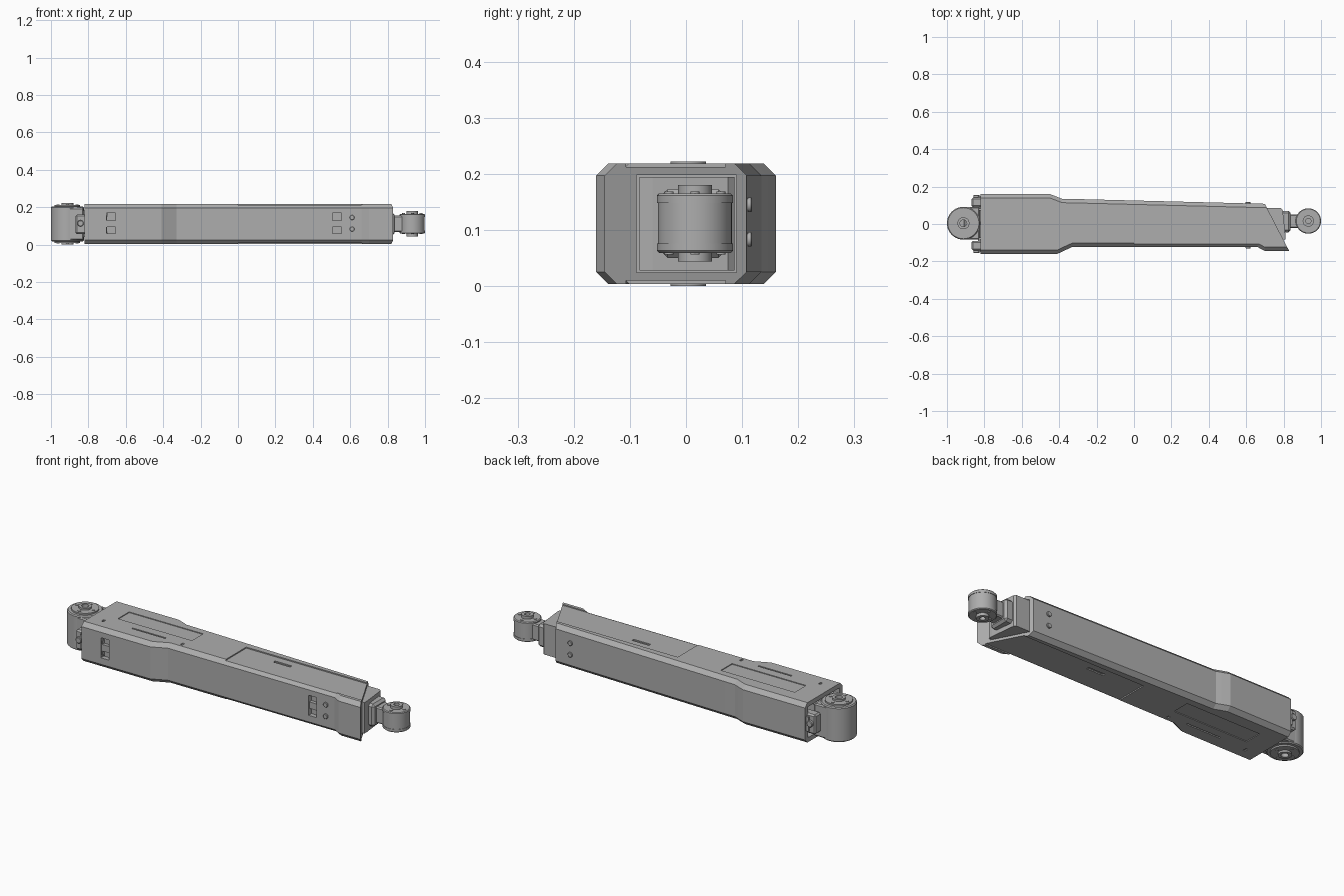
import bpy, bmesh, math
from mathutils import Vector

cube = bpy.data.objects.get("Cube")
if cube:
    bpy.data.objects.remove(cube, do_unlink=True)

grey = bpy.data.materials.new("machined_grey")
grey.use_nodes = True
grey.diffuse_color = (0.42, 0.42, 0.42, 1)
bsdf = next(n for n in grey.node_tree.nodes if n.type == "BSDF_PRINCIPLED")
bsdf.inputs["Base Color"].default_value = grey.diffuse_color
MID = 0.111  # height of the horizontal symmetry plane


def finish(name, bm, smooth=False):
    bmesh.ops.recalc_face_normals(bm, faces=bm.faces)
    mesh = bpy.data.meshes.new(name)
    bm.to_mesh(mesh)
    bm.free()
    mesh.materials.append(grey)
    ob = bpy.data.objects.new(name, mesh)
    bpy.context.collection.objects.link(ob)
    if smooth:
        bpy.ops.object.select_all(action="DESELECT")
        ob.select_set(True)
        bpy.context.view_layer.objects.active = ob
        bpy.ops.object.shade_smooth_by_angle(angle=math.radians(35))
    return ob


def box(name, x, y, z, bevel=0.0):
    bm = bmesh.new()
    bmesh.ops.create_cube(bm, size=1)
    for v in bm.verts:
        v.co = Vector([(a + b) / 2 + c * (b - a) for c, (a, b) in zip(v.co, (x, y, z))])
    if bevel:
        bmesh.ops.bevel(bm, geom=bm.edges[:], offset=bevel, segments=1, affect="EDGES")
    return finish(name, bm)


def prism(name, outline, z):
    """Extrude an (x, y) outline between two heights."""
    bm = bmesh.new()
    face = bm.faces.new([bm.verts.new((x, y, z[0])) for x, y in outline])
    new = bmesh.ops.extrude_face_region(bm, geom=[face])["geom"]
    bmesh.ops.translate(bm, vec=(0, 0, z[1] - z[0]),
                        verts=[v for v in new if isinstance(v, bmesh.types.BMVert)])
    return finish(name, bm)


def lathe(name, half, centre, axis="Z", sides=40):
    """Turn a (radius, height) half profile, mirrored about its middle."""
    profile = half + [(r, -h) for r, h in reversed(half)]
    bm = bmesh.new()
    verts = [bm.verts.new((r, 0, h)) for r, h in profile]
    edges = [bm.edges.new(pair) for pair in zip(verts, verts[1:])]
    bmesh.ops.spin(bm, geom=verts + edges, axis=(0, 0, 1), cent=(0, 0, 0),
                   angle=math.tau, steps=sides, use_merge=True)
    bmesh.ops.remove_doubles(bm, verts=bm.verts, dist=1e-5)
    for v in bm.verts:
        if axis == "Y":
            v.co = Vector((v.co.x, v.co.z, v.co.y))
        v.co += Vector(centre)
    return finish(name, bm, True)


def cut(target, cutter):
    mod = target.modifiers.new("cut", "BOOLEAN")
    mod.operation, mod.solver, mod.object = "DIFFERENCE", "EXACT", cutter
    bpy.context.view_layer.objects.active = target
    bpy.ops.object.modifier_apply(modifier=mod.name)
    bpy.data.objects.remove(cutter, do_unlink=True)


# Chamfered housing: octagonal sections along x, sliced off at a slant
LOW, HIGH, CH = 0.004, 0.218, 0.021
stations = [(-0.82, -0.16, 0.16), (-0.45, -0.16, 0.16), (-0.41, -0.16, 0.145),
            (-0.385, -0.148, 0.135), (-0.33, -0.123, 0.134), (0.66, -0.123, 0.109),
            (0.70, -0.145, 0.108), (0.86, -0.145, 0.104)]
bm = bmesh.new()
rings = []
for x, front, back in stations:
    section = [(front, LOW + CH), (front + CH, LOW), (back - CH, LOW), (back, LOW + CH),
               (back, HIGH - CH), (back - CH, HIGH), (front + CH, HIGH), (front, HIGH - CH)]
    rings.append([bm.verts.new((x, y, z)) for y, z in section])
for a, b in zip(rings, rings[1:]):
    for i in range(8):
        j = (i + 1) % 8
        bm.faces.new((a[i], a[j], b[j], b[i]))
bm.faces.new(rings[0])
bm.faces.new(rings[-1])
bmesh.ops.bisect_plane(bm, geom=bm.verts[:] + bm.edges[:] + bm.faces[:], clear_outer=True,
                       plane_co=(0.70, 0.107, 0), plane_no=(0.252, 0.13, 0))
bmesh.ops.holes_fill(bm, edges=[e for e in bm.edges if e.is_boundary], sides=0)
housing = finish("housing", bm)

# End cavities
cut(housing, box("cutter", (0.55, 1), (-0.088, 0.09), (0.024, 0.198)))
cut(housing, box("cutter", (-1, -0.70), (-0.135, 0.135), (0.028, 0.194)))

# Shallow panel recesses and slots, same above and below
for side in (-1, 1):
    def panel(x, y, depth):
        surface = MID + side * 0.107
        z = sorted((surface - side * depth, surface + side * 0.03))
        cut(housing, box("cutter", x, y, z))
    panel((0.0, 1.0), (-0.107, 0.07), 0.006)
    panel((-0.70, -0.26), (-0.02, 0.075), 0.004)
    panel((-0.58, -0.38), (-0.075, -0.067), 0.006)
    panel((0.20, 0.30), (0.015, 0.03), 0.012)
    for x in (-0.75, -0.28):
        panel((x, x + 0.012), (-0.09, -0.07), 0.006)

# Front windows with a latch bar inside
for name, x, face in (("rear_window", -0.68, -0.16), ("fore_window", 0.53, -0.123)):
    cut(housing, box("cutter", (x - 0.024, x + 0.024), (face - 0.05, face + 0.025), (0.06, 0.168)))
    box(name + "_latch", (x - 0.024, x + 0.024), (face + 0.006, face + 0.03), (0.095, 0.13))

# Bolts in counterbores on both long sides
for side, face in (("front", -0.123), ("back", 0.110)):
    for label, z in (("lower", 0.083), ("upper", 0.145)):
        cut(housing, lathe("cutter", [(0, 0.01), (0.017, 0.01)], (0.61, face, z), "Y", 20))
        lathe(side + "_" + label + "_bolt", [(0, 0.008), (0.011, 0.008), (0.013, 0.006)],
              (0.61, face, z), "Y", 20)

# Sliding core inside the slanted opening
prism("sliding_core", [(0.56, -0.083), (0.81, -0.083), (0.81, -0.06), (0.795, 0.075),
                       (0.785, 0.086), (0.56, 0.086)], (0.028, 0.194))

# Small eye and its neck
box("small_eye_neck", (0.78, 0.91), (-0.022, 0.052), (0.068, 0.155), 0.006)
box("small_eye_collar", (0.78, 0.838), (-0.045, 0.07), (0.05, 0.172), 0.012)
lathe("small_eye", [(0, 0.045), (0.014, 0.045), (0.014, 0.068), (0.03, 0.068), (0.03, 0.053),
                    (0.064, 0.053), (0.068, 0.049), (0.068, 0.036), (0.066, 0.036)],
      (0.932, 0.016, 0.112))

# Large eye with its shank
lathe("large_eye", [(0, 0.08), (0.018, 0.08), (0.018, 0.111), (0.032, 0.111), (0.032, 0.101),
                    (0.068, 0.101), (0.068, 0.093), (0.083, 0.093), (0.088, 0.088)],
      (-0.912, 0.004, MID))
box("large_eye_shank", (-0.91, -0.825), (-0.083, 0.091), (0.024, 0.198), 0.006)
box("shank_core", (-0.84, -0.69), (-0.075, 0.075), (0.04, 0.182))

# Cap screws around both eyes, top and bottom
for name, x, y, z, ring, reach in (("large", -0.912, 0.004, MID, 0.05, 0.104),
                                   ("small", 0.932, 0.016, 0.112, 0.046, 0.056)):
    for i in range(4):
        a = i * math.pi / 2
        lathe(f"{name}_eye_screw_{i + 1}", [(0, reach), (0.008, reach)],
              (x + ring * math.cos(a), y + ring * math.sin(a), z), "Z", 12)

# Clevis tabs with pins beside the large eye
for side, name in ((-1, "front"), (1, "back")):
    y = sorted((side * 0.09, side * 0.142))
    box(name + "_clevis_tab", (-0.868, -0.70), y, (0.056, 0.162), 0.008)
    box(name + "_clevis_step", (-0.835, -0.70), sorted((side * 0.08, side * 0.15)), (0.07, 0.148))
    lathe(name + "_clevis_pin", [(0, 0.016), (0.014, 0.016), (0.017, 0.013)],
          (-0.842, side * 0.14, MID + 0.003), "Y", 20)
